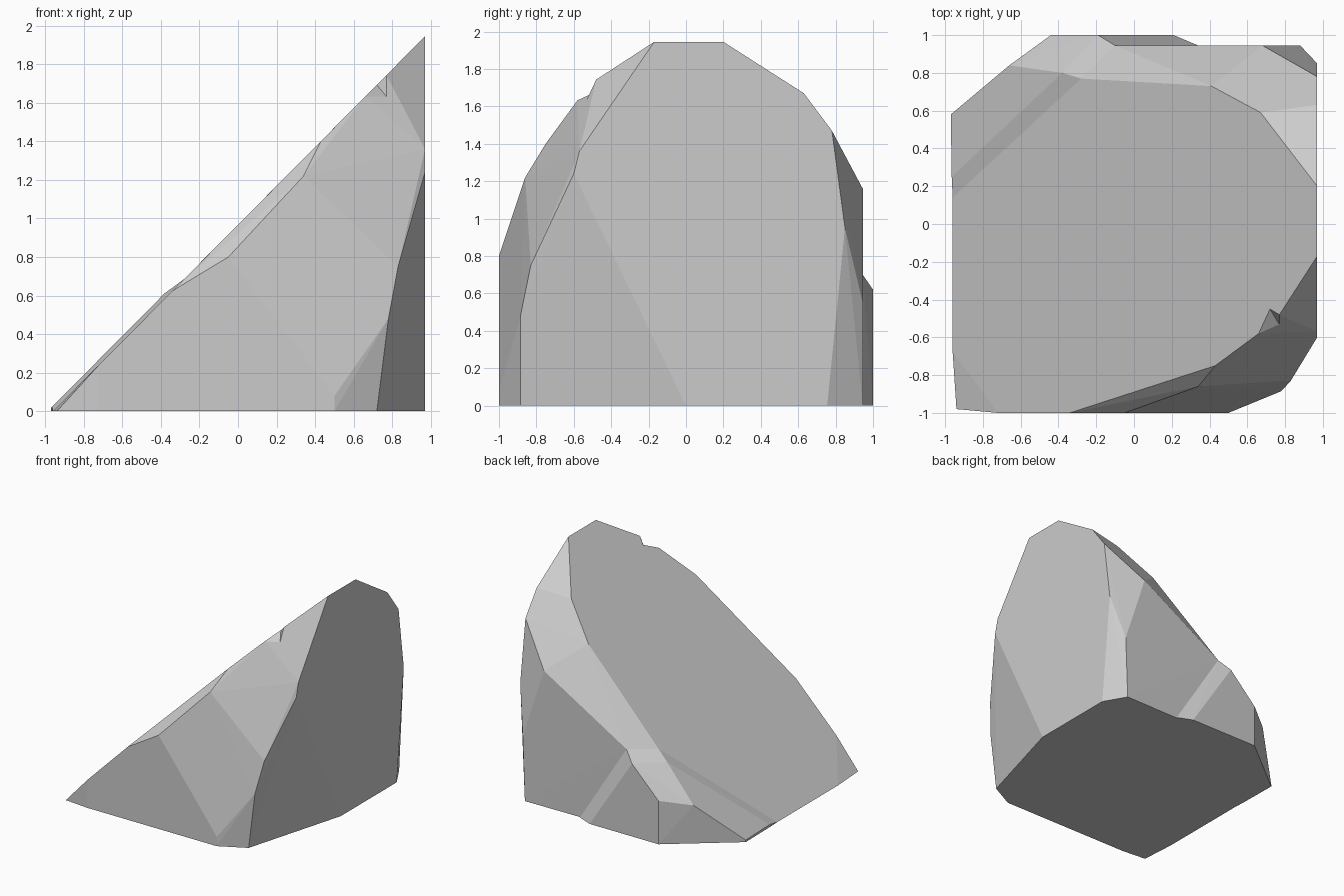
import bpy
import bmesh
from math import radians

default_cube = bpy.data.objects.get("Cube")
if default_cube:
    bpy.data.objects.remove(default_cube, do_unlink=True)

# Single stone colour
stone = bpy.data.materials.new("stone_grey")
stone.use_nodes = True
stone_colour = (0.6, 0.6, 0.6, 1.0)
stone.diffuse_color = stone_colour
for node in stone.node_tree.nodes:
    if node.type == 'BSDF_PRINCIPLED':
        node.inputs["Base Color"].default_value = stone_colour


def slope(x, y, lift=0.0):
    """Point on the long inclined face."""
    return (x, y, 1.008 * x + 0.967 + lift)


def ground(x, y):
    """Point on the flat base."""
    return (x, y, 0.0)


def chiselled_block(name, points):
    """Flat-faced convex chunk of stone around its corner points."""
    mesh = bpy.data.meshes.new(name)
    bm = bmesh.new()
    for point in points:
        bm.verts.new(point)
    hull = bmesh.ops.convex_hull(bm, input=bm.verts[:])
    spare = {v for v in hull["geom_interior"] + hull["geom_unused"]
             if isinstance(v, bmesh.types.BMVert)}
    bmesh.ops.delete(bm, geom=list(spare), context='VERTS')
    bmesh.ops.dissolve_limit(bm, angle_limit=radians(0.5),
                             verts=bm.verts[:], edges=bm.edges[:])
    bmesh.ops.recalc_face_normals(bm, faces=bm.faces[:])
    bm.to_mesh(mesh)
    bm.free()
    mesh.materials.append(stone)
    block = bpy.data.objects.new(name, mesh)
    bpy.context.scene.collection.objects.link(block)
    return block


def combine(target, tool, operation):
    """Apply a boolean and discard the tool block."""
    tool.hide_render = True
    modifier = target.modifiers.new(operation.lower(), 'BOOLEAN')
    modifier.operation = operation
    modifier.solver = 'EXACT'
    modifier.object = tool
    bpy.context.view_layer.objects.active = target
    bpy.ops.object.modifier_apply(modifier=modifier.name)
    bpy.data.objects.remove(tool, do_unlink=True)


side = 0.97    # flat tall side
back = 0.945   # flat rear side

# Base outline and low front-left corner
base_corners = [
    ground(-0.96, 0.56), ground(-0.96, -0.68), ground(-0.94, -0.98),
    ground(-0.72, -1), ground(0.5, -1), ground(0.72, -0.885),
    ground(side, 0), ground(side, 0.755), ground(0.86, back),
    ground(-0.45, 0.93),
]

# Rim of the inclined face
rim_corners = [
    slope(-0.955, -0.68), slope(-0.72, -1), slope(-0.34, -1),
    slope(0.43, -0.75), slope(0.66, -0.58), slope(0.77, -0.48),
    slope(side, -0.17), slope(side, 0.2), slope(0.67, 0.59),
    slope(0.41, 0.73), slope(-0.28, 0.77),
]

# Facets of the front and front side corner
front_corners = [
    (-0.05, -1, 0.8), (0.5, -1, 0.08), (0.34, -0.86, 1.22),
    (0.78, -0.885, 0.48), (0.83, -0.83, 0.75),
    (side, -0.6, 1.24), (side, -0.57, 1.36),
]

# Facets of the rear and rear side corner
rear_corners = [
    (side, 0.63, 1.67), (side, 0.78, 1.47), (side, 0.85, 0.95),
    (0.88, back, 0.55), (0.68, back, 1.16), (-0.1, back, 0.7),
]

rock = chiselled_block(
    "rock_wedge", base_corners + rim_corners + front_corners + rear_corners)

# Slightly raised layer over the low rear corner
lift = 0.028
raised_layer = chiselled_block("raised_layer", [
    ground(-0.96, 0.14), ground(-0.965, 0.25), ground(-0.97, 0.58),
    ground(-0.44, 1), ground(0.21, 1), ground(0.34, back),
    slope(-0.965, 0.25, lift), slope(-0.97, 0.58, lift),
    slope(-0.66, 0.84, lift), slope(-0.38, 0.8, lift),
    slope(-0.28, 0.77), (-0.1, back, 0.7),
    (-0.44, 1, 0.37), (-0.19, 1, 0.62),
])
combine(rock, raised_layer, 'UNION')

# Small chip out of the front rim
chip = chiselled_block("chip_cutter", [
    slope(0.66, -0.58), slope(0.72, -0.45), slope(0.77, -0.48),
    (0.78, -0.55, 1.62), (0.72, -0.7, 1.85), (0.72, -0.5, 1.85),
])
combine(rock, chip, 'DIFFERENCE')

for face in rock.data.polygons:
    face.use_smooth = False
    face.material_index = 0
